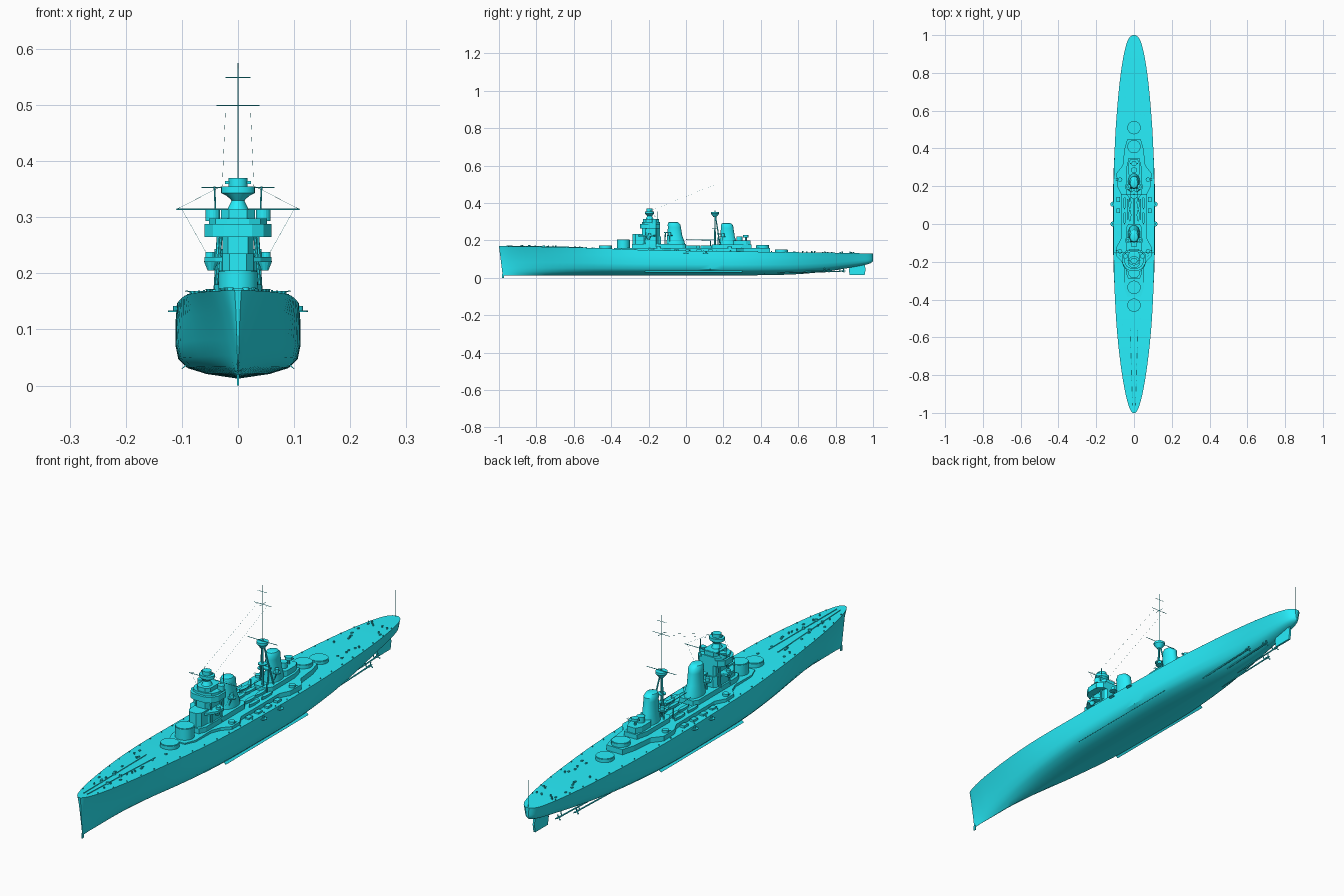
import bpy, bmesh, math, random
from mathutils import Vector, Matrix

random.seed(4)
SIDES = (-1, 1)
paint = bpy.data.materials.new("teal_paint")
paint.diffuse_color = (.02, .86, .97, 1)

# ---------- helpers ----------
def finish(name, bm, smooth=True):
    bmesh.ops.recalc_face_normals(bm, faces=bm.faces)
    me = bpy.data.meshes.new(name)
    bm.to_mesh(me)
    bm.free()
    me.materials.append(paint)
    ob = bpy.data.objects.new(name, me)
    bpy.context.collection.objects.link(ob)
    if smooth:
        bpy.context.view_layer.objects.active = ob
        ob.select_set(True)
        bpy.ops.object.shade_smooth_by_angle(angle=math.radians(35))
        ob.select_set(False)

def box(bm, x, y, z, sx, sy, sz):
    """Box centred on x, y with its base at z."""
    m = Matrix.Translation((x, y, z + sz / 2)) @ Matrix.Diagonal((sx, sy, sz, 1))
    bmesh.ops.create_cube(bm, size=1, matrix=m)

def rod(bm, a, b, r, r2=None, n=8):
    a, b = Vector(a), Vector(b)
    m = Matrix.Translation((a + b) / 2) @ (b - a).to_track_quat('Z', 'Y').to_matrix().to_4x4()
    bmesh.ops.create_cone(bm, cap_ends=True, segments=n, radius1=r,
                          radius2=r if r2 is None else r2, depth=(b - a).length, matrix=m)

def cyl(bm, x, y, z0, z1, r, r2=None, n=24):
    rod(bm, (x, y, z0), (x, y, z1), r, r2, n)

def skin(bm, rings):
    rows = [[bm.verts.new(p) for p in ring] for ring in rings]
    n = len(rows[0])
    for a, b in zip(rows, rows[1:]):
        for i in range(n):
            bm.faces.new((a[i], a[(i + 1) % n], b[(i + 1) % n], b[i]))
    bm.faces.new(rows[0])
    bm.faces.new(rows[-1])

def prism(bm, half, z0, z1, grow=1.0):
    """Extrude a half outline (x, y), mirrored across x = 0."""
    pts = half + [(-x, y) for x, y in reversed(half)]
    skin(bm, [[(x, y, z0) for x, y in pts], [(x * grow, y, z1) for x, y in pts]])

def ovals(bm, rows, n=24):
    """Loft of ovals: (z, centre y, radius x, radius y)."""
    skin(bm, [[(rx * math.cos(2 * math.pi * i / n), cy + ry * math.sin(2 * math.pi * i / n), z)
               for i in range(n)] for z, cy, rx, ry in rows])

# ---------- hull: y, deck half-beam, lower half-beam, keel, sheer, fullness ----------
ST = [(-1, .006, .002, .012, .170, 0), (-.985, .019, .004, .012, .170, 0),
      (-.95, .032, .010, .013, .169, 0), (-.88, .049, .024, .013, .168, .1),
      (-.75, .070, .049, .013, .166, .3), (-.6, .087, .074, .013, .163, .55),
      (-.45, .098, .093, .013, .158, .8), (-.25, .106, .107, .013, .150, 1),
      (0, .109, .112, .013, .145, 1), (.25, .107, .109, .013, .141, 1),
      (.45, .100, .100, .015, .139, .8), (.6, .090, .087, .020, .137, .55),
      (.75, .076, .069, .034, .135, .35), (.87, .059, .050, .053, .133, .4),
      (.95, .041, .034, .068, .131, .6), (.985, .026, .021, .078, .130, .7),
      (1, .008, .006, .090, .130, .7)]
ZF = (0, .06, .14, .26, .45, .75, 1)
VEE = (.03, .2, .38, .55, .72, .86, 1)
FULL = (.03, .5, .8, .95, 1, 1.01, 1)

def catmull(a, b, c, d, t):
    return tuple(q + .5 * t * (r - p + t * (2 * p - 5 * q + 4 * r - s + t * (3 * (q - r) + s - p)))
                 for p, q, r, s in zip(a, b, c, d))

dense = []
for i in range(len(ST) - 1):
    quad = (ST[max(i - 1, 0)], ST[i], ST[i + 1], ST[min(i + 2, len(ST) - 1)])
    dense += [catmull(*quad, k / 4) for k in range(4)]
dense.append(ST[-1])

def deck(y):
    s = min(dense, key=lambda d: abs(d[0] - y))
    return s[1], s[4]

rings = []
for y, bd, bw, zk, zs, f in dense:
    half = []
    for zf, v, u in zip(ZF, VEE, FULL):
        x = (bw + (bd - bw) * zf ** 2) * (v + (u - v) * f)
        rake = .02 * (1 - zf) * max(0, (-.9 - y) / .1)
        half.append((x, y + rake, zk + (zs - zk) * zf))
    rings.append(half + [(-x, yy, z) for x, yy, z in reversed(half)])
bm = bmesh.new()
skin(bm, rings)
finish("hull", bm)

# forefoot, bilge keels, rudder, shafts and propellers
bm = bmesh.new()
box(bm, 0, -.978, 0, .003, .01, .02)
for s in SIDES:
    skin(bm, [[(s * .088, y, .042), (s * .101, y, .030), (s * .100, y, .029), (s * .087, y, .040)]
              for y in (-.22, .3)])
finish("forefoot_and_bilge_keels", bm, False)
bm = bmesh.new()
skin(bm, [[(s * .004, y, z) for s, y in ((-1, a), (1, a), (1, b), (-1, b))]
          for z, a, b in ((.015, .875, .955), (.045, .87, .96), (.08, .89, .955))])
finish("rudder", bm, False)
bm = bmesh.new()
for s in SIDES:
    for x, y0, y1 in ((.026, .6, .84), (.05, .48, .76)):
        rod(bm, (s * x, y0, .028), (s * x, y1, .036), .0028)
        rod(bm, (s * x, y1 - .02, .036), (s * x * .6, y1 - .02, .075), .002)
        rod(bm, (s * x, y1 - .006, .036), (s * x, y1 + .012, .036), .005, .002)
        for k in range(3):
            a = k * 2 * math.pi / 3 + math.pi / 2
            rod(bm, (s * x, y1, .036), (s * x + .012 * math.cos(a), y1 + .004, .036 + .012 * math.sin(a)), .001, .003, 6)
finish("shafts_and_propellers", bm)

# ---------- midship deckhouse ----------
bm = bmesh.new()
prism(bm, [(.035, -.385), (.052, -.34), (.05, -.24), (.065, -.2), (.092, -.17), (.092, -.12),
           (.07, -.08), (.07, .16), (.09, .2), (.092, .27), (.06, .31), (.05, .4), (.035, .45)], .13, .160)
prism(bm, [(.03, -.29), (.042, -.26), (.042, -.02), (.03, 0)], .155, .180)
prism(bm, [(.028, .14), (.04, .16), (.04, .3), (.028, .35)], .155, .178)
finish("deckhouse", bm, False)

# ---------- barbettes ----------
bm = bmesh.new()
for y, z in ((-.43, .172), (-.335, .203), (.41, .173), (.51, .150)):
    cyl(bm, 0, y, .12, z, .035, n=40)
    cyl(bm, 0, y, z, z + .002, .033, n=40)
finish("barbettes", bm)

# ---------- forward tower ----------
bm = bmesh.new()
prism(bm, [(.015, -.285), (.028, -.27), (.03, -.23)], .17, .235)
prism(bm, [(.02, -.245), (.036, -.225), (.036, -.15), (.025, -.135)], .17, .222, .92)
prism(bm, [(.018, -.235), (.028, -.215), (.028, -.15), (.02, -.14)], .22, .268)
prism(bm, [(.02, -.26), (.04, -.245), (.06, -.215), (.06, -.175), (.035, -.16)], .220, .229)
prism(bm, [(.025, -.245), (.045, -.235), (.06, -.21), (.06, -.16), (.04, -.14)], .265, .288)
prism(bm, [(.02, -.235), (.04, -.225), (.052, -.2), (.052, -.16), (.03, -.14)], .288, .298)
prism(bm, [(.016, -.23), (.03, -.215), (.03, -.16), (.02, -.145)], .298, .314)
for s in SIDES:
    cyl(bm, s * .045, -.17, .293, .314, .013, n=16)
    cyl(bm, s * .048, -.2, .205, .222, .006, .013, n=12)
    cyl(bm, s * .05, -.195, .228, .238, .008, n=12)
    rod(bm, (s * .04, -.16, .165), (s * .034, -.16, .268), .004)
    rod(bm, (s * .04, -.22, .165), (s * .03, -.215, .268), .003)
finish("bridge_tower", bm, False)
bm = bmesh.new()
ovals(bm, [(.312, -.195, .02, .022), (.33, -.195, .011, .013), (.338, -.195, .02, .02),
           (.343, -.195, .03, .024), (.355, -.195, .03, .024), (.355, -.195, .017, .016),
           (.370, -.195, .017, .016)])
box(bm, 0, -.195, .359, .046, .008, .006)
finish("fire_control_top", bm)

# ---------- funnels with searchlight platforms ----------
bm = bmesh.new()
ovals(bm, [(.16, -.055, .034, .052), (.195, -.056, .032, .048), (.225, -.06, .026, .04),
           (.27, -.062, .025, .035), (.285, -.064, .026, .034), (.297, -.068, .021, .026), (.30, -.07, .012, .014)])
ovals(bm, [(.16, .225, .032, .05), (.19, .225, .030, .046), (.22, .223, .025, .038),
           (.265, .22, .024, .034), (.28, .219, .025, .033), (.291, .216, .02, .025), (.294, .215, .012, .014)])
finish("funnels", bm)
bm = bmesh.new()
for y, z in ((-.062, .225), (.222, .218)):
    for s in SIDES:
        cyl(bm, s * .034, y - .025, z, z + .004, .015, n=16)
        cyl(bm, s * .034, y - .025, z + .004, z + .018, .008, n=12)
        rod(bm, (s * .034, y - .025, z), (s * .022, y - .025, z - .03), .002)
    box(bm, 0, y - .045, z + .015, .03, .022, .005)
    for x in (-.012, .012):
        rod(bm, (x, y - .052, .165), (x, y - .048, z + .02), .003)
finish("searchlight_platforms", bm, False)

# ---------- masts, yards and stays ----------
bm = bmesh.new()
rod(bm, (0, .155, .15), (0, .155, .36), .005, .003)
rod(bm, (0, .155, .35), (0, .155, .575), .0013, .0006)
for s in SIDES:
    rod(bm, (s * .032, .185, .16), (s * .004, .157, .335), .003)
cyl(bm, 0, .155, .325, .343, .008, .022, 16)
cyl(bm, 0, .155, .343, .352, .022, n=16)
cyl(bm, 0, .155, .26, .264, .017, n=12)
for z, w, r in ((.353, .065, .0012), (.499, .038, .0009), (.549, .022, .0008)):
    rod(bm, (-w, .155, z), (w, .155, z), r)
rod(bm, (0, .135, .499), (0, .175, .499), .0008)
rod(bm, (0, .992, .125), (0, .992, .236), .001)
rod(bm, (-.11, -.15, .314), (.11, -.15, .314), .0012)
for s in SIDES:
    rod(bm, (s * .04, -.15, .31), (s * .042, -.15, .355), .0015)
    rod(bm, (s * .11, -.15, .314), (s * .03, -.195, .355), .0003, n=3)
    rod(bm, (s * .1, -.15, .314), (s * .05, -.15, .225), .0003, n=3)
    rod(bm, (s * .022, .155, .499), (s * .028, -.195, .356), .0002, n=3)
finish("masts_yards_and_stays", bm)

# ---------- aft control position ----------
bm = bmesh.new()
prism(bm, [(.02, .25), (.03, .265), (.03, .32), (.018, .345)], .17, .200)
cyl(bm, 0, .285, .2, .222, .016, n=16)
cyl(bm, 0, .32, .2, .217, .005, n=8)
cyl(bm, 0, .32, .217, .228, .014, n=16)
box(bm, 0, .32, .221, .04, .006, .005)
finish("aft_control", bm, False)

# ---------- boats, booms and secondary mounts ----------
bm = bmesh.new()
for s in SIDES:
    for x, y in ((.022, .045), (.05, .03), (.05, .11), (.022, .11)):
        skin(bm, [[(s * x + w * c, y + d, z) for c, z in ((-1, .172), (-.5, .159), (.5, .159), (1, .172))]
                  for d, w in ((-.032, .001), (-.02, .006), (.005, .008), (.03, .004))])
finish("ship_boats", bm, False)
bm = bmesh.new()
rod(bm, (0, .15, .203), (0, 0, .205), .0015)
for s in SIDES:
    rod(bm, (s * .035, .13, .16), (s * .035, .13, .2), .0025)
    rod(bm, (s * .035, .13, .2), (s * .035, .02, .205), .001)
finish("boat_booms", bm)
bm = bmesh.new()
for s in SIDES:
    for y in (-.145, .235):
        cyl(bm, s * .074, y, .16, .169, .012, n=16)
        for d in (-.004, .004):
            rod(bm, (s * .078, y + d, .166), (s * .094, y + d, .169), .001, n=6)
    for y in (-.05, .01, .07, .13):
        box(bm, s * .083, y, .138, .018, .026, .014)
    for y in (0, .105):
        cyl(bm, s * .112, y, .131, .134, .013, n=16)
        cyl(bm, s * .112, y, .134, .142, .004, n=8)
finish("secondary_mounts", bm, False)

# ---------- deck fittings ----------
bm = bmesh.new()
for s in SIDES:
    # anchor chains and capstans
    for a, b in ((-.96, -.8), (-.8, -.55)):
        rod(bm, (s * (.008 + .03 * (a + .96)), a, deck(a)[1] + .001),
            (s * (.008 + .03 * (b + .96)), b, deck(b)[1] + .001), .002, n=6)
    for y in (-.84, -.76):
        cyl(bm, s * .014, y, deck(y)[1] - .002, deck(y)[1] + .007, .006, n=12)
    # bollards along the deck edge
    for k in range(26):
        y = -.93 + k * .073
        w, z = deck(y)
        cyl(bm, s * w * .93, y, z - .002, z + .004, .002, n=6)
    # vents and hatches
    for y0, y1 in ((-.9, -.5), (.56, .92)):
        for k in range(10):
            y = random.uniform(y0, y1)
            w, z = deck(y)
            x = s * w * random.uniform(.25, .75)
            if k % 2:
                box(bm, x, y, z - .002, .006, .008, .006)
            else:
                cyl(bm, x, y, z - .002, z + .007, .0025, .0035, 8)
finish("deck_fittings", bm, False)
